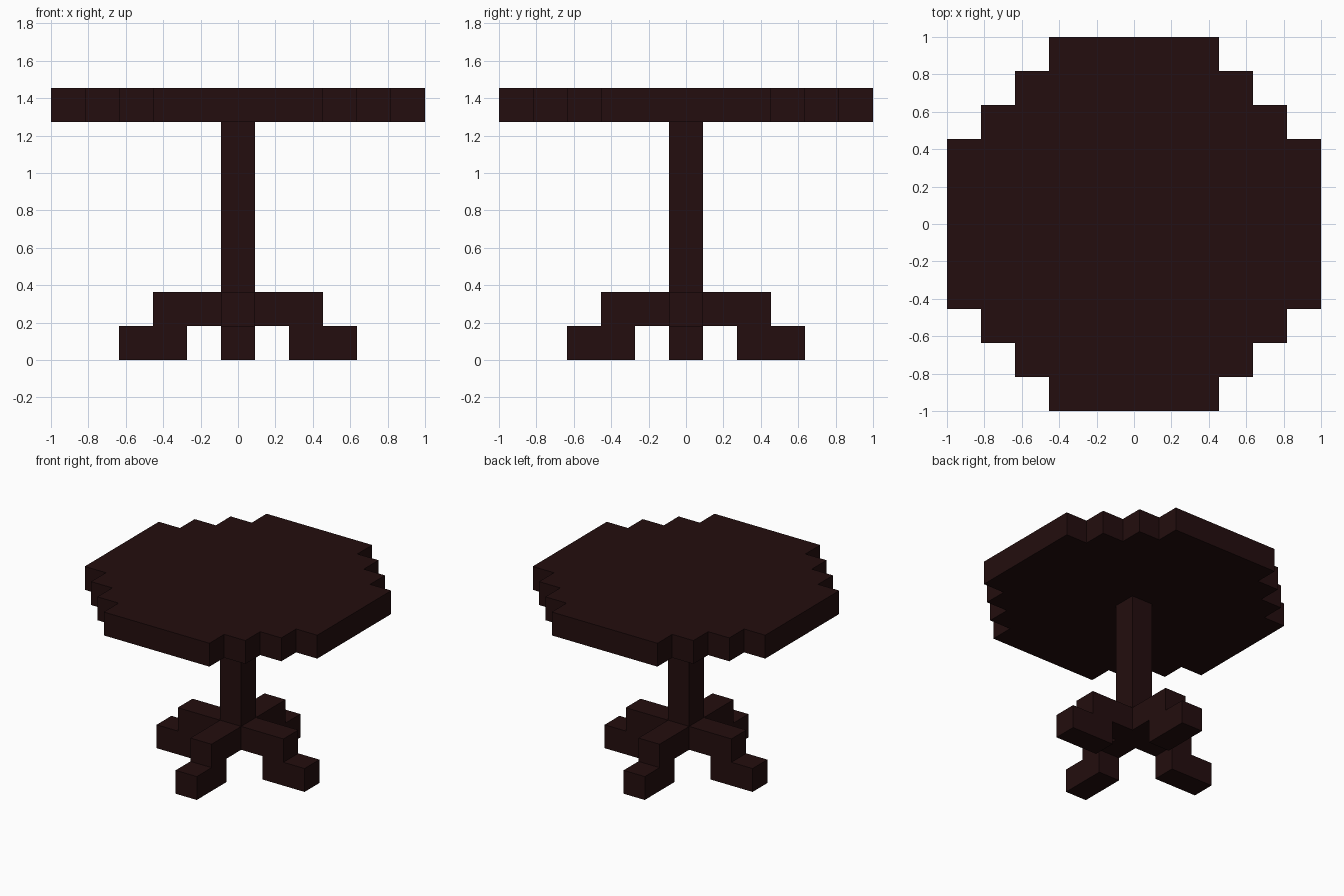
import bpy, bmesh, math
from mathutils import Matrix, Vector

if "Cube" in bpy.data.objects:
    bpy.data.objects.remove(bpy.data.objects["Cube"])

U = 2 / 11  # one block of the grid

wood = bpy.data.materials.new("dark brown wood")
wood.diffuse_color = (0.017, 0.0042, 0.0044, 1)
wood.use_nodes = True
wood.node_tree.nodes["Principled BSDF"].inputs["Base Color"].default_value = wood.diffuse_color


def prism(name, outline, depth, matrix):
    """Extrude an outline (in blocks) along local z, then place it."""
    bm = bmesh.new()
    base = bm.faces.new([bm.verts.new((x * U, y * U, 0)) for x, y in outline])
    ext = bmesh.ops.extrude_face_region(bm, geom=[base], use_keep_orig=True)
    verts = [g for g in ext["geom"] if isinstance(g, bmesh.types.BMVert)]
    bmesh.ops.translate(bm, verts=verts, vec=Vector((0, 0, depth * U)))
    bmesh.ops.recalc_face_normals(bm, faces=bm.faces)
    bm.transform(matrix)
    mesh = bpy.data.meshes.new(name)
    bm.to_mesh(mesh)
    bm.free()
    mesh.materials.append(wood)
    obj = bpy.data.objects.new(name, mesh)
    bpy.context.collection.objects.link(obj)
    return obj


# Stepped round table top: one quarter outline turned four times
quarter = [(5.5, 2.5), (4.5, 2.5), (4.5, 3.5), (3.5, 3.5),
           (3.5, 4.5), (2.5, 4.5), (2.5, 5.5)]
outline = []
for i in range(4):
    outline += quarter
    quarter = [(-y, x) for x, y in quarter]
prism("table_top", outline, 1, Matrix.Translation((0, 0, 7 * U)))

# Square central column, down to the underside of the leg arms
square = [(-.5, -.5), (.5, -.5), (.5, .5), (-.5, .5)]
prism("column", square, 6, Matrix.Translation((0, 0, U)))

# Four stepped legs: raised arm with a foot reaching further out
leg = [(.5, 1), (.5, 2), (2.5, 2), (2.5, 1), (3.5, 1), (3.5, 0), (1.5, 0), (1.5, 1)]
upright = Matrix.Translation((0, U / 2, 0)) @ Matrix.Rotation(math.pi / 2, 4, 'X')
for i, side in enumerate(("right", "back", "left", "front")):
    prism(side + "_leg", leg, 1, Matrix.Rotation(i * math.pi / 2, 4, 'Z') @ upright)
